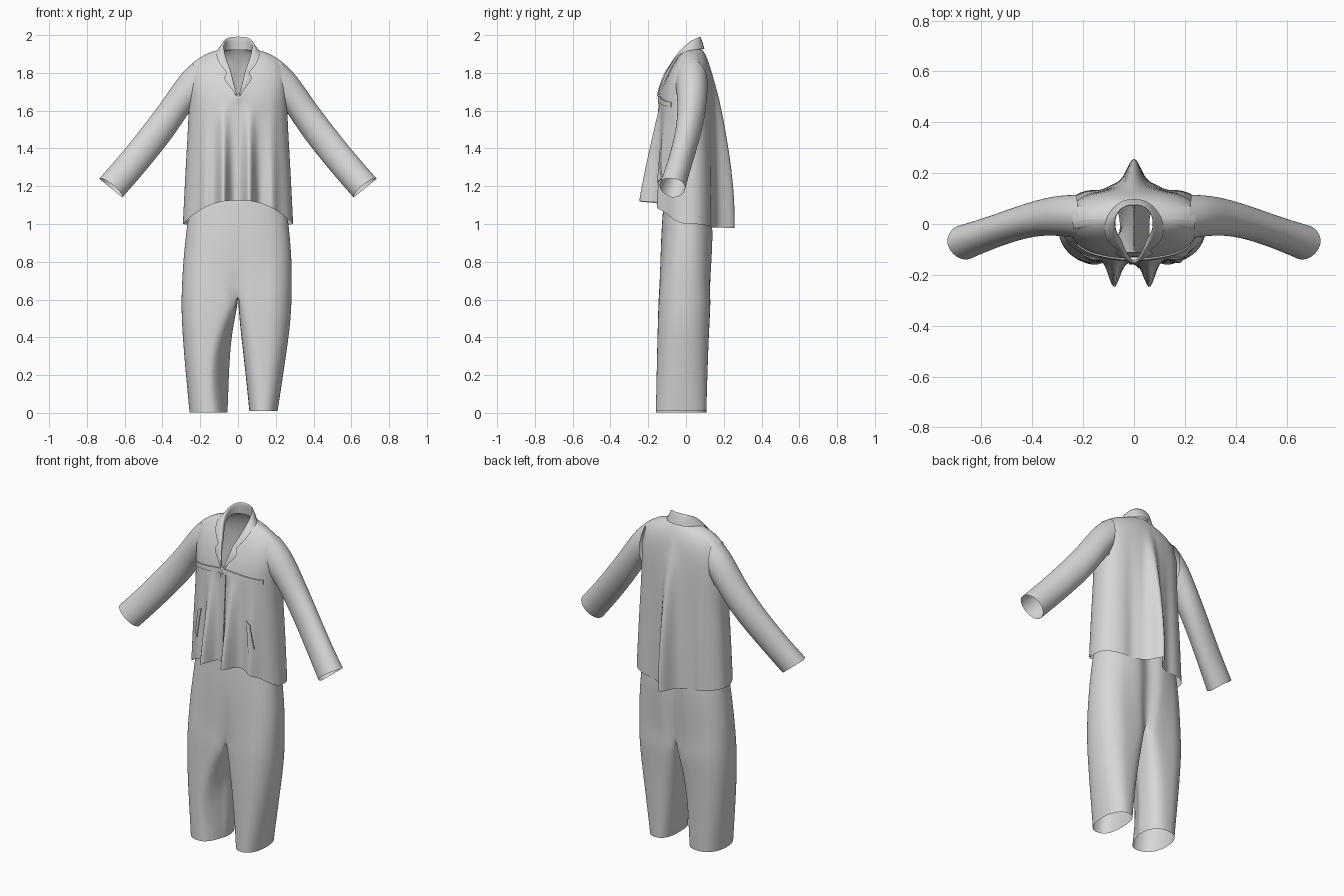
import bpy, bmesh, math
from mathutils import Vector
from mathutils.bvhtree import BVHTree

if "Cube" in bpy.data.objects:
    bpy.data.objects.remove(bpy.data.objects["Cube"])

cloth = bpy.data.materials.new("light grey cloth")
cloth.diffuse_color = (0.68, 0.68, 0.68, 1)
cloth.use_nodes = True
cloth.node_tree.nodes["Principled BSDF"].inputs["Base Color"].default_value = cloth.diffuse_color


def make(name, verts, faces, sub=2, mirror=False):
    bm = bmesh.new()
    vs = [bm.verts.new(v) for v in verts]
    for f in faces:
        bm.faces.new([vs[i] for i in f])
    bmesh.ops.delete(bm, geom=[v for v in bm.verts if not v.link_faces], context='VERTS')
    bmesh.ops.remove_doubles(bm, verts=bm.verts, dist=0.0005)
    bmesh.ops.recalc_face_normals(bm, faces=bm.faces)
    me = bpy.data.meshes.new(name)
    bm.to_mesh(me)
    bm.free()
    for p in me.polygons:
        p.use_smooth = True
    me.materials.append(cloth)
    ob = bpy.data.objects.new(name, me)
    bpy.context.collection.objects.link(ob)
    if mirror:
        m = ob.modifiers.new("mirror", 'MIRROR')
        m.use_clip = True
    if sub:
        s = ob.modifiers.new("smooth", 'SUBSURF')
        s.levels = s.render_levels = sub
    return ob


def grid(rows, closed=True, base=0):
    """Quads joining equal-length rows of points."""
    n = len(rows[0])
    return [(base + r * n + i, base + r * n + (i + 1) % n,
             base + (r + 1) * n + (i + 1) % n, base + (r + 1) * n + i)
            for r in range(len(rows) - 1) for i in range(n if closed else n - 1)]


def power(v, e):
    return math.copysign(abs(v) ** e, v)


def bump(x, centre, width):
    return math.exp(-((x - centre) / width) ** 2)


def flat(rows):
    return [p for r in rows for p in r]


# Jacket body: rings from hem to neckline
# half width, front y, back y, side z, front z, back z, roundness, y power, z power
RINGS = [
    (0.292, -0.150, 0.155, 1.000, 1.125, 0.980, 0.85, 0.85, 2),
    (0.286, -0.150, 0.155, 1.120, 1.200, 1.120, 0.85, 0.85, 2),
    (0.277, -0.148, 0.152, 1.300, 1.310, 1.300, 0.85, 0.85, 2),
    (0.267, -0.145, 0.148, 1.460, 1.430, 1.460, 0.85, 0.85, 2),
    (0.260, -0.142, 0.145, 1.620, 1.530, 1.600, 0.85, 0.85, 2),
    (0.264, -0.140, 0.140, 1.755, 1.590, 1.720, 0.85, 0.88, 2),
    (0.242, -0.140, 0.130, 1.852, 1.625, 1.825, 0.87, 0.95, 2),
    (0.170, -0.142, 0.108, 1.905, 1.650, 1.890, 1.00, 1.30, 3),
    (0.085, -0.145, 0.085, 1.925, 1.670, 1.925, 1.00, 2.20, 4),
]
N = 128
rows = []
for rx, yf, yb, zs, zf, zb, ex, ey, ez in RINGS:
    ring = []
    for i in range(N):
        a = 2 * math.pi * i / N
        c, s = math.cos(a), math.sin(a)
        x = rx * power(c, ex)
        if s < 0:
            y = 0.02 + (yf - 0.02) * abs(s) ** ey
            z = zs + (zf - zs) * abs(s) ** ez
            k = max(0, min(1, (1.64 - z) / 0.5))
            y -= k * (0.11 * bump(x, -0.078, 0.028) + 0.11 * bump(x, 0.060, 0.028)
                      + 0.03 * bump(x, 0.18, 0.03) + 0.02 * bump(x, -0.17, 0.03))
        else:
            y = 0.02 + (yb - 0.02) * s ** (ey if ey < 1.2 else 1.0)
            z = zs + (zb - zs) * s ** 2
            k = max(0, min(1, (1.78 - z) / 0.6)) ** 0.7
            y += k * (0.095 * bump(x, 0, 0.032) + 0.02 * bump(x, 0, 0.08)
                      - 0.012 * bump(abs(x), 0.13, 0.04))
        ring.append((x, y, z))
    rows.append(ring)
pts = flat(rows)


def in_armhole(f):
    c = sum((Vector(pts[i]) for i in f), Vector()) / 4
    return abs(c.x) > 0.2 and abs(c.y - 0.03) < 0.05 and 1.62 < c.z < 1.85


body = make("jacket_body", pts, [f for f in grid(rows) if not in_armhole(f)], 1)

# Projection helper: drop a front point (x, z) onto the jacket
bpy.context.view_layer.update()
tree = BVHTree.FromObject(body, bpy.context.evaluated_depsgraph_get())


def on_front(x, z, lift, default=-0.14):
    hit = tree.ray_cast(Vector((x, -1, z)), Vector((0, 1, 0)))[0]
    return (x, (hit.y if hit and hit.y < 0.03 else default) - lift, z)


# Sleeves: rings given by top and bottom edge seen from the front
SLEEVE = [  # top x, top z, bottom x, bottom z, centre y, half depth
    (0.220, 1.868, 0.240, 1.615, 0.030, 0.085),
    (0.300, 1.805, 0.280, 1.560, 0.033, 0.080),
    (0.390, 1.665, 0.335, 1.475, 0.028, 0.072),
    (0.500, 1.520, 0.412, 1.375, 0.004, 0.066),
    (0.620, 1.370, 0.515, 1.250, -0.036, 0.064),
    (0.735, 1.240, 0.612, 1.140, -0.072, 0.068),
]
for side, name in ((1, "right_side_sleeve"), (-1, "left_side_sleeve")):
    rows = []
    for j, (tx, tz, bx, bz, yc, h) in enumerate(SLEEVE):
        ring = []
        for i in range(28):
            a = 2 * math.pi * i / 28
            u, w = math.cos(a), math.sin(a)
            pull = 0.012 * max(0, -w) if j == 5 else 0   # cuff opening turns forward
            ring.append((side * ((tx + bx) / 2 + u * (tx - bx) / 2 - pull),
                         yc + h * w,
                         (tz + bz) / 2 + u * (tz - bz) / 2 + pull * 1.3))
        rows.append(ring)
    make(name, flat(rows), grid(rows))

# Folded collar running down into notched lapels (half, mirrored)
COLLAR = [  # stand, fold line, outer edge
    ((0, .080, 1.92), (0, .070, 2.025), (0, .100, 1.93)),
    ((.045, .074, 1.92), (.050, .064, 2.025), (.06, .093, 1.925)),
    ((.078, .030, 1.92), (.076, .015, 1.990), (.115, .025, 1.925)),
    ((.074, -.025, 1.89), (.066, -.047, 1.915), (.120, -.050, 1.895)),
    ((.050, -.060, 1.83), (.045, -.090, 1.845), (.085, 0, 1.825)),
    ((.042, -.082, 1.81), (.036, -.110, 1.82), (.050, 0, 1.800)),
    ((.034, -.102, 1.78), (.028, -.130, 1.79), (.086, 0, 1.775)),
    ((.015, -.135, 1.71), (.012, -.152, 1.715), (.040, 0, 1.725)),
    ((0, -.145, 1.67), (0, -.155, 1.67), (.003, -.157, 1.672)),
]
COLLAR = [(s, f, on_front(o[0], o[2], .015) if o[1] == 0 and o[0] > 0 else o)
          for s, f, o in COLLAR]
make("collar", flat(COLLAR), grid(COLLAR, False), 2, True)


# Thin details laid on the jacket front
def patch(name, corners, nu, nv):
    """Quad in (x, z), corners in order, with its rim turned in to the cloth."""
    a, b, c, d = [Vector(p) for p in corners]
    rows = []
    for j in range(-1, nv + 2):
        row = []
        for i in range(-1, nu + 2):
            rim = i in (-1, nu + 1) or j in (-1, nv + 1)
            u, v = min(max(i / nu, 0), 1), min(max(j / nv, 0), 1)
            p = a.lerp(b, u).lerp(d.lerp(c, u), v)
            row.append(on_front(p.x, p.y, 0.0 if rim else 0.006))
        rows.append(row)
    ob = make(name, flat(rows), grid(rows, False), 0)
    for f in ob.data.polygons:
        f.use_smooth = False


patch("yoke_band_left", ((-.225, 1.620), (0, 1.652), (0, 1.68), (-.225, 1.645)), 24, 2)
patch("yoke_band_right", ((0, 1.652), (.225, 1.620), (.225, 1.645), (0, 1.68)), 24, 2)
patch("front_placket", ((-.020, 1.14), (.020, 1.14), (.018, 1.65), (-.018, 1.65)), 4, 30)
for s, name in ((-1, "left_pocket"), (1, "right_pocket")):
    patch(name, ((s * .20, 1.24), (s * .175, 1.22), (s * .150, 1.40), (s * .175, 1.38)), 6, 10)

# Trousers: hips above the crotch, two legs below, welded on the centre line
HIPS = [  # z, half width, front y, back y, blend towards leg shape
    (1.20, 0.240, -0.110, 0.125, 0), (1.08, 0.258, -0.122, 0.140, 0),
    (0.95, 0.272, -0.132, 0.150, .1), (0.82, 0.284, -0.138, 0.148, .3),
    (0.70, 0.290, -0.143, 0.140, .6), (0.63, 0.290, -0.145, 0.136, .85),
]
LEGS = {  # z, inner x, outer x, front y, back y, inner-front skew, inner roundness
    1: [(0.56, .003, .283, -.147, .130, 0, .42), (0.45, .012, .275, -.150, .123, 0, .55),
        (0.30, .030, .254, -.154, .117, 0, .65), (0.14, .047, .230, -.157, .112, 0, .72),
        (0.01, .060, .210, -.160, .108, 0, .75)],
    -1: [(0.56, .003, .300, -.147, .130, .005, .42), (0.45, .028, .296, -.150, .123, .03, .55),
         (0.30, .044, .285, -.154, .117, .065, .65), (0.14, .050, .270, -.157, .112, .06, .72),
         (0.003, .055, .257, -.160, .108, .03, .75)],
}
K, M = 28, 10          # steps on the outer arc, steps on the inner arc
OUT = 0.92             # roundness of the outer side


def leg_ring(side, z, x0, x1, yf, yb, skew, e):
    ring = []
    for i in range(K + M):
        a = math.radians(-145 + 290 * i / K if i <= K else 145 + 70 * (i - K) / M)
        ca = math.cos(a)
        r = e if ca < 0 else OUT
        u, w = power(ca, r), power(math.sin(a), r)
        x = (x0 + x1) / 2 + u * (x1 - x0) / 2 + skew * max(0, -u) * max(0, -w) ** 0.7
        ring.append((side * x, (yf + yb) / 2 + w * (yb - yf) / 2, z))
    return ring


verts, faces = [], []
for side in (1, -1):
    rows = []
    first = leg_ring(side, *LEGS[side][0])
    for z, hw, yf, yb, t in HIPS:
        ring = []
        for i in range(K + 1):
            a = math.radians(-90 + 180 * i / K)
            y = power(math.sin(a), 0.85)
            crease = 0.03 * bump(a, math.pi / 2, 0.13)   # seat seam
            p = Vector((side * hw * abs(math.cos(a)) ** 0.85,
                        (-yf if y < 0 else yb) * y - crease, z))
            p = p.lerp(Vector(first[i]), t)
            ring.append((p.x * (0 < i < K), p.y, z))
        f, b = Vector(ring[0]), Vector(ring[-1])
        ring += [tuple(b.lerp(f, m / M)) for m in range(1, M)]
        rows.append(ring)
    rows += [leg_ring(side, *lv) for lv in LEGS[side]]
    n, h = K + M, len(HIPS) - 1
    faces += [f for q, f in enumerate(grid(rows, True, len(verts)))
              if q // n >= h or q % n < K]   # no inner wall above the crotch
    verts += flat(rows)
make("trousers", verts, faces)
